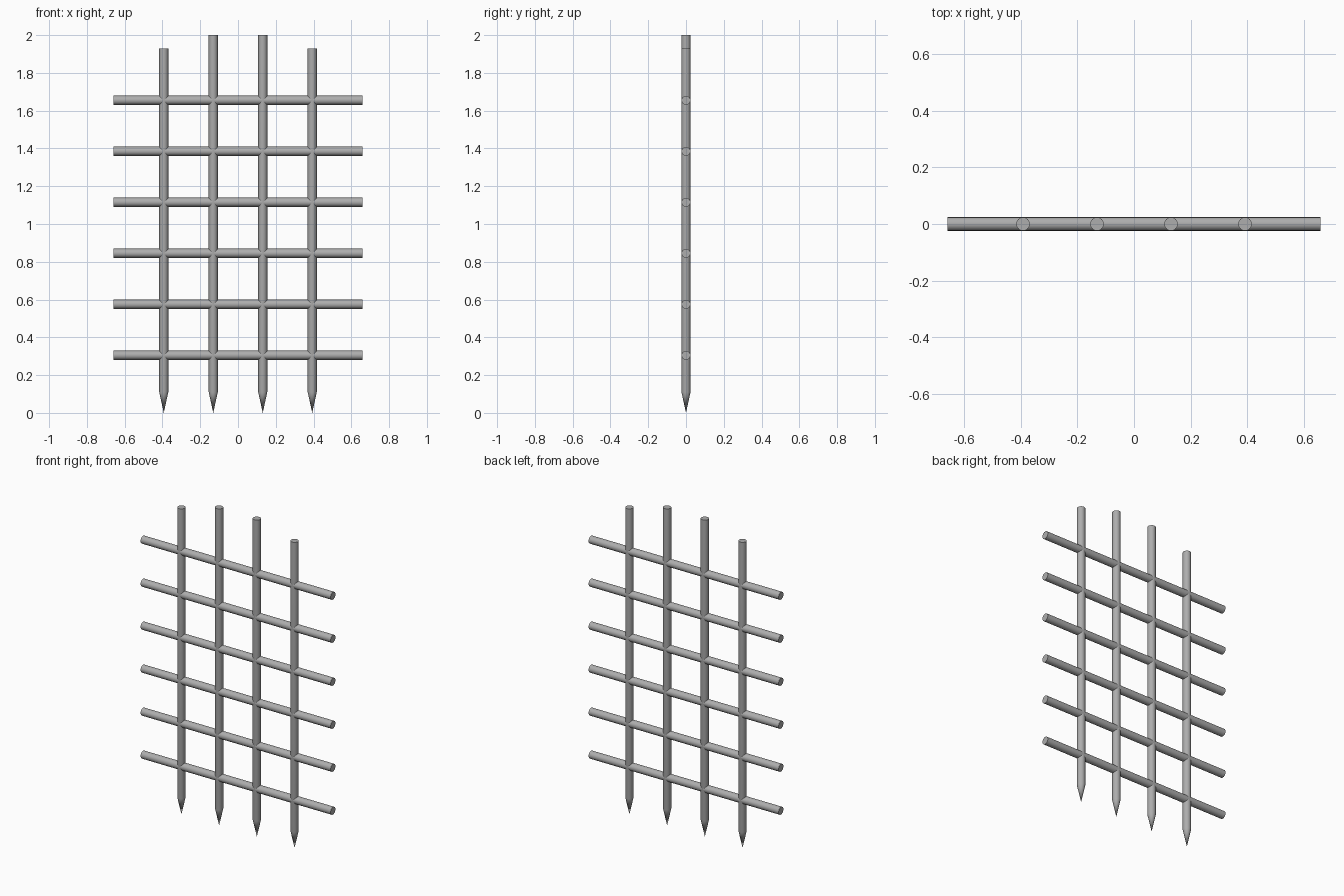
import bpy
import bmesh
from math import cos, sin, tau

if "Cube" in bpy.data.objects:
    bpy.data.objects.remove(bpy.data.objects["Cube"])

RADIUS = 0.024
SIDES = 16

iron = bpy.data.materials.new("grey iron")
iron.use_nodes = True
grey = (0.42, 0.42, 0.42, 1)
iron.diffuse_color = grey
iron.node_tree.nodes["Principled BSDF"].inputs["Base Color"].default_value = grey


def bar(name, place, start, end, tip=None):
    """Round bar from start to end; place(a, b, t) maps to space. Optional spike to tip."""
    bm = bmesh.new()
    rings = []
    for t in (start, end):
        rings.append([bm.verts.new(place(RADIUS * cos(tau * i / SIDES),
                                         RADIUS * sin(tau * i / SIDES), t))
                      for i in range(SIDES)])
    low, high = rings
    point = bm.verts.new(place(0, 0, tip)) if tip is not None else None
    for i in range(SIDES):
        j = (i + 1) % SIDES
        bm.faces.new((low[i], low[j], high[j], high[i]))
        if point:
            bm.faces.new((low[j], low[i], point))
    bm.faces.new(high)
    if not point:
        bm.faces.new(low[::-1])
    bmesh.ops.recalc_face_normals(bm, faces=bm.faces)
    mesh = bpy.data.meshes.new(name)
    bm.to_mesh(mesh)
    bm.free()
    mesh.materials.append(iron)
    obj = bpy.data.objects.new(name, mesh)
    bpy.context.collection.objects.link(obj)
    return obj


bars = []

# Upright bars with pointed feet, the inner pair taller
for side, sign in (("left", 1), ("right", -1)):
    for kind, x, top in (("inner", 0.131, 2.0), ("outer", 0.393, 1.93)):
        bars.append(bar(f"{side}_{kind}_upright",
                        lambda a, b, t, x=x * sign: (x + a, b, t), 0.11, top, 0.0))

# Evenly spaced crossbars
for i in range(6):
    z = 0.305 + 0.27 * i
    bars.append(bar(f"crossbar_{i + 1}",
                    lambda a, b, t, z=z: (t, a, z + b), -0.66, 0.66))

# Smooth sides, sharp ends
bpy.ops.object.select_all(action="DESELECT")
for obj in bars:
    obj.select_set(True)
bpy.context.view_layer.objects.active = bars[0]
bpy.ops.object.shade_smooth_by_angle(angle=0.6)
